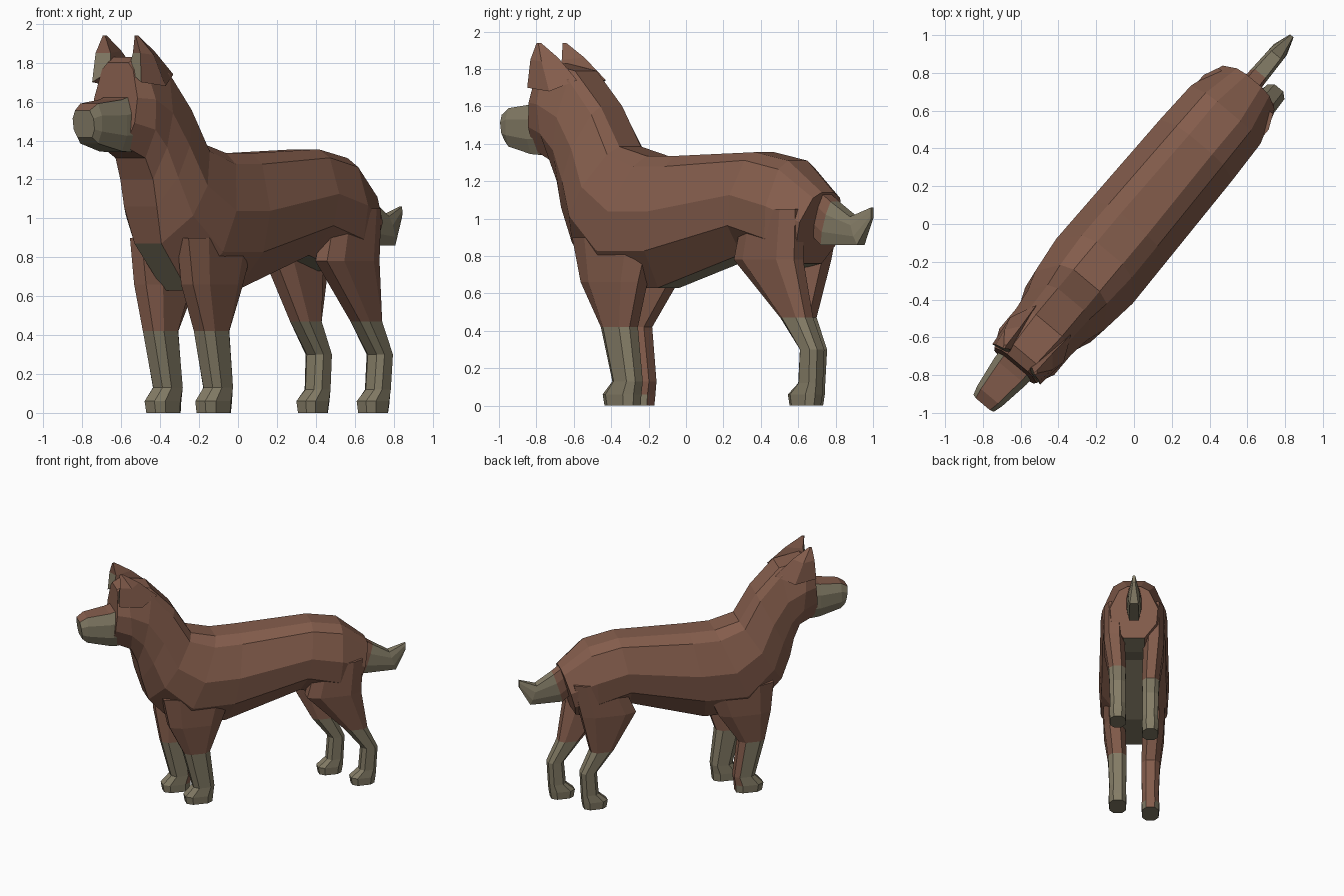
import bpy, bmesh, math
from mathutils import Vector

if "Cube" in bpy.data.objects:
    bpy.data.objects.remove(bpy.data.objects["Cube"])

ANGLE = math.radians(50)          # the animal stands diagonally on the grid
C, S = math.cos(ANGLE), math.sin(ANGLE)


def world(s, w, z):
    """s runs from nose to tail, w runs sideways, z is up."""
    return Vector((C * s + S * w, S * s - C * w, z))


def material(name, rgb):
    m = bpy.data.materials.new(name)
    m.diffuse_color = (*rgb, 1)
    m.use_nodes = True
    m.node_tree.nodes["Principled BSDF"].inputs["Base Color"].default_value = m.diffuse_color
    return m


MATS = [material("brown fur", (0.231, 0.109, 0.072)),
        material("olive fur", (0.231, 0.202, 0.133))]


def loft(name, rings, is_olive):
    """Skin a list of (s, w, z) rings; is_olive(centre, normal) works in s, w, z."""
    bm = bmesh.new()
    rows = [[bm.verts.new(world(*p)) for p in ring] for ring in rings]
    n = len(rows[0])
    for a, b in zip(rows, rows[1:]):
        for i in range(n):
            j = (i + 1) % n
            bm.faces.new((a[i], a[j], b[j], b[i]))
    bm.faces.new(rows[0])
    bm.faces.new(rows[-1])
    bmesh.ops.recalc_face_normals(bm, faces=bm.faces)
    bm.normal_update()

    def local(v):
        return Vector((C * v.x + S * v.y, S * v.x - C * v.y, v.z))
    for f in bm.faces:
        f.material_index = int(is_olive(local(f.calc_center_median()), local(f.normal)))
    me = bpy.data.meshes.new(name)
    bm.to_mesh(me)
    bm.free()
    for m in MATS:
        me.materials.append(m)
    ob = bpy.data.objects.new(name, me)
    bpy.context.collection.objects.link(ob)
    return ob


def section(st, zt, sb, zb, wt, wm, wb):
    """Ten-sided body ring between a top point and a bottom point."""
    half = [(wt, 0.0), (wt * 0.45 + wm * 0.5, 0.08), (wm, 0.42), (wm * 0.94, 0.72), (wb, 1.0)]
    pts = [(st + (sb - st) * t, w, zt + (zb - zt) * t) for w, t in half]
    return pts + [(s, -w, z) for s, w, z in reversed(pts)]


# head, neck and torso in one skin
BODY = [(-0.96, 1.80, -1.00, 1.37, 0.07, 0.145, 0.08),
        (-0.90, 1.83, -0.86, 1.31, 0.08, 0.19, 0.10),
        (-0.70, 1.79, -0.81, 1.20, 0.09, 0.19, 0.11),
        (-0.52, 1.60, -0.78, 1.06, 0.09, 0.205, 0.11),
        (-0.39, 1.385, -0.72, 0.87, 0.09, 0.24, 0.09),
        (-0.20, 1.335, -0.50, 0.63, 0.09, 0.265, 0.08),
        (0.00, 1.335, -0.12, 0.63, 0.09, 0.26, 0.09),
        (0.55, 1.355, 0.46, 0.81, 0.08, 0.25, 0.09),
        (0.78, 1.31, 0.72, 0.73, 0.08, 0.24, 0.08),
        (0.99, 1.14, 0.88, 0.76, 0.05, 0.18, 0.08)]
loft("body", [section(*r) for r in BODY],
     lambda c, n: c.z < 0.83 and abs(c.y) < 0.02 and n.z < -0.3)


def box_ring(s, zt, zb, w, lean=0.0, ch=0.3):
    """Chamfered upright ring, used by muzzle and tail."""
    h = (zt - zb)
    half = [(w * (1 - ch), zt), (w, zt - h * ch), (w, zb + h * ch), (w * (1 - ch), zb)]
    pts = [(s + lean * (zt - z) / h, a, z) for a, z in half]
    return pts + [(p, -a, z) for p, a, z in reversed(pts)]


# muzzle: brown bridge, olive sides
loft("muzzle", [box_ring(-0.95, 1.63, 1.34, 0.115), box_ring(-1.02, 1.61, 1.345, 0.11),
                box_ring(-1.19, 1.59, 1.385, 0.085), box_ring(-1.245, 1.555, 1.415, 0.07, 0.02)],
     lambda c, n: n.z < 0.5 and c.x < -0.96)

# tail: brown root, olive brush
loft("tail", [box_ring(0.86, 1.22, 0.95, 0.06), box_ring(1.04, 1.09, 0.86, 0.052, -0.07),
              box_ring(1.17, 1.01, 0.86, 0.045, 0.05), box_ring(1.30, 1.06, 1.00, 0.012)],
     lambda c, n: c.x > 1.02)


def leg(name, side, stations, shift, top, split, brown_back=False):
    """stations: (z, s front, s back, w inner, w outer); shift fades out at height top."""
    rings = []
    for z, f, b, wi, wo in stations:
        d = shift * min(1, max(0, (top - z) / (top - split)))
        cs, cw = (b - f) * 0.22, (wo - wi) * 0.25
        pts = [(f, wi + cw), (f, wo - cw), (f + cs, wo), (b - cs, wo),
               (b, wo - cw), (b, wi + cw), (b - cs, wi), (f + cs, wi)]
        rings.append([(p + d, side * w, z) for p, w in pts])
    loft(name, rings,
         lambda c, n: c.z < split and not (brown_back and n.x > 0.6))


FRONT = [(0.0, -0.44, -0.24, 0.06, 0.185), (0.06, -0.45, -0.235, 0.058, 0.19),
         (0.13, -0.385, -0.225, 0.06, 0.185), (0.42, -0.46, -0.26, 0.055, 0.195),
         (0.66, -0.58, -0.18, 0.065, 0.225), (0.90, -0.63, -0.10, 0.08, 0.235)]
HIND = [(0.0, 0.85, 1.02, 0.065, 0.18), (0.06, 0.84, 1.03, 0.06, 0.185),
        (0.12, 0.91, 1.035, 0.065, 0.18), (0.30, 0.925, 1.045, 0.065, 0.185),
        (0.47, 0.79, 0.965, 0.06, 0.19), (0.78, 0.49, 0.91, 0.07, 0.225),
        (1.05, 0.56, 0.92, 0.08, 0.225)]
# legs, slightly staggered in a standing pose
leg("front_leg_left", 1, FRONT, 0.0, 0.8, 0.42)
leg("front_leg_right", -1, FRONT, -0.11, 0.75, 0.42, brown_back=True)
leg("hind_leg_left", 1, HIND, 0.0, 0.9, 0.46)
leg("hind_leg_right", -1, HIND, -0.19, 0.9, 0.46)

# ears: olive in front, brown behind
for side, name in ((1, "ear_left"), (-1, "ear_right")):
    base = [(-0.95, 0.06, 1.76), (-0.97, 0.165, 1.70), (-0.80, 0.185, 1.68), (-0.66, 0.12, 1.74)]
    mid = [(-0.93, 0.075, 1.85), (-0.96, 0.15, 1.85), (-0.87, 0.165, 1.84), (-0.80, 0.11, 1.86)]
    tip = [(-0.945, 0.10, 1.94), (-0.95, 0.11, 1.94), (-0.935, 0.115, 1.94), (-0.925, 0.105, 1.94)]
    loft(name, [[(s, side * w, z) for s, w, z in r] for r in (base, mid, tip)],
         lambda c, n: n.x < -0.6 and c.z < 1.86)
